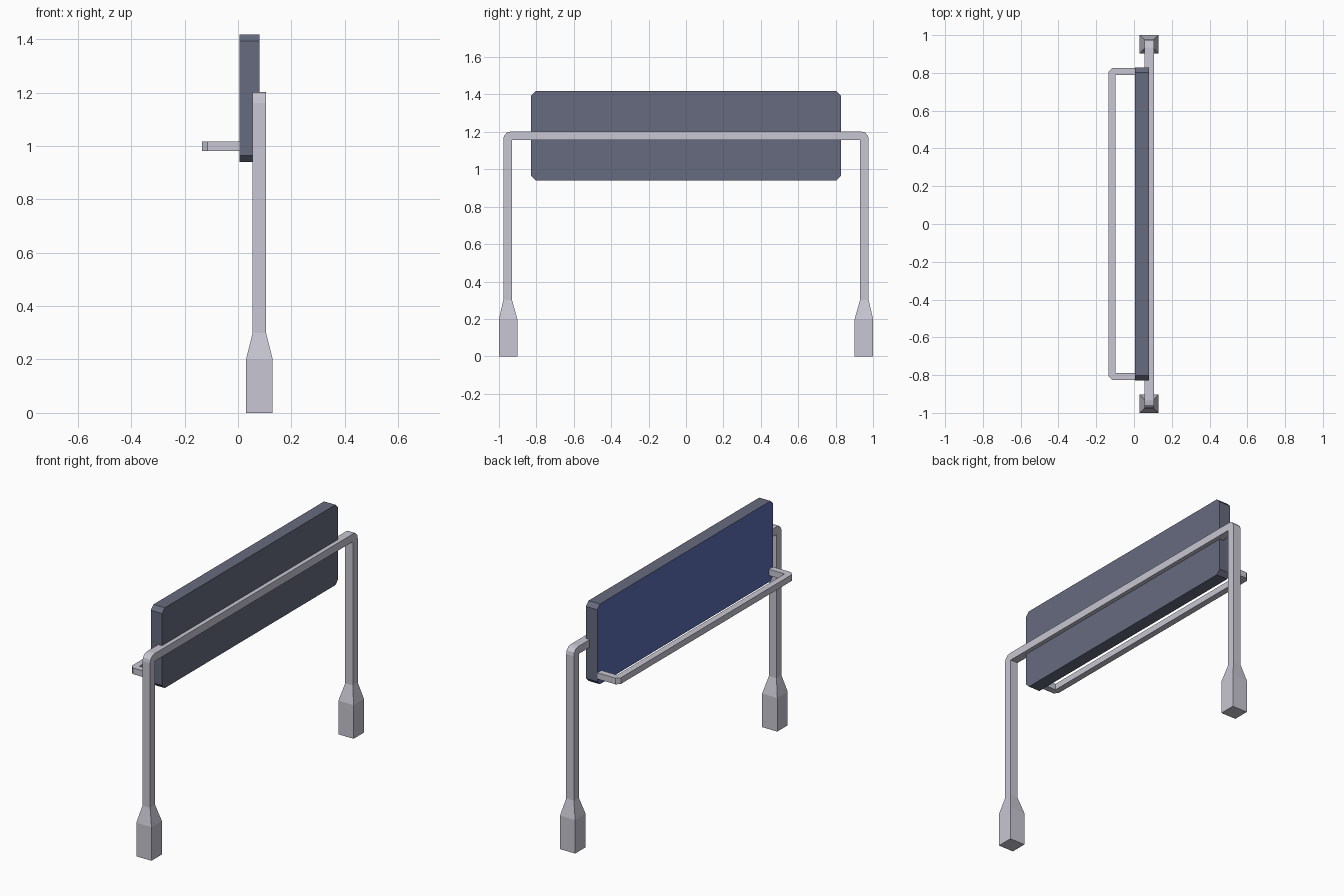
import bpy, bmesh

if "Cube" in bpy.data.objects:
    bpy.data.objects.remove(bpy.data.objects["Cube"])

def mat(name, rgb):
    m = bpy.data.materials.new(name)
    lin = [((c / 255 + 0.055) / 1.055) ** 2.4 for c in rgb]
    m.diffuse_color = (*lin, 1)
    m.use_nodes = True
    m.node_tree.nodes["Principled BSDF"].inputs["Base Color"].default_value = m.diffuse_color
    return m

metal = mat("light_metal", (200, 198, 210))
dark = mat("slate_casing", (102, 107, 126))
blue = mat("blue_face", (93, 110, 180))

def prism(name, pts, axis, lo, hi, mats):
    """Extrude an outline along x (points are y,z) or z (points are x,y)."""
    bm = bmesh.new()
    place = (lambda p, t: (t, p[0], p[1])) if axis == 'x' else (lambda p, t: (p[0], p[1], t))
    f = bm.faces.new([bm.verts.new(place(p, lo)) for p in pts])
    ext = bmesh.ops.extrude_face_region(bm, geom=[f])
    d = place((0, 0), hi - lo)
    bmesh.ops.translate(bm, vec=d, verts=[v for v in ext['geom'] if isinstance(v, bmesh.types.BMVert)])
    bmesh.ops.recalc_face_normals(bm, faces=bm.faces)
    return finish(name, bm, mats)

def finish(name, bm, mats):
    me = bpy.data.meshes.new(name)
    bm.to_mesh(me)
    bm.free()
    for m in mats:
        me.materials.append(m)
    ob = bpy.data.objects.new(name, me)
    bpy.context.collection.objects.link(ob)
    return ob

# Supporting frame: two posts and a top bar with rounded outer corners
half = [(0.93, 1.156), (0.93, 0.3), (0.977, 0.3), (0.977, 1.16), (0.973, 1.18),
        (0.957, 1.197), (0.935, 1.202)]
prism("support_frame", half + [(-y, z) for y, z in reversed(half)], 'x', 0.055, 0.105, [metal])

# Tapered feet
for side, s in (("left", -1), ("right", 1)):
    bm = bmesh.new()
    rings = []
    for z, hx, y0, y1 in ((0, 0.05, 0.902, 1.0), (0.2, 0.05, 0.902, 1.0), (0.3, 0.025, 0.93, 0.977)):
        rings.append([bm.verts.new((0.08 + a * hx, s * y, z))
                      for a, y in ((-1, y0), (1, y0), (1, y1), (-1, y1))])
    for a, b in zip(rings, rings[1:]):
        for i in range(4):
            j = (i + 1) % 4
            bm.faces.new((a[i], a[j], b[j], b[i]))
    bm.faces.new(rings[0])
    bm.faces.new(rings[-1])
    bmesh.ops.recalc_face_normals(bm, faces=bm.faces)
    finish(side + "_foot", bm, [metal])

# Board with clipped corners, blue on its display side
Y, B, T, c = 0.828, 0.94, 1.418, 0.025
outline = [(-Y + c, B), (Y - c, B), (Y, B + c), (Y, T - c),
           (Y - c, T), (-Y + c, T), (-Y, T - c), (-Y, B + c)]
board = prism("board", outline, 'x', 0.005, 0.08, [dark, blue])
for p in board.data.polygons:
    p.material_index = int(p.normal.x < -0.9)

# Rail in front of the display side
arm = [(0.006, 0.788), (0.006, 0.826), (-0.115, 0.826), (-0.135, 0.806)]
rail = arm + [(x, -y) for x, y in reversed(arm)] + [(-0.098, -0.788), (-0.098, 0.788)]
prism("display_rail", rail, 'z', 0.98, 1.017, [metal])
